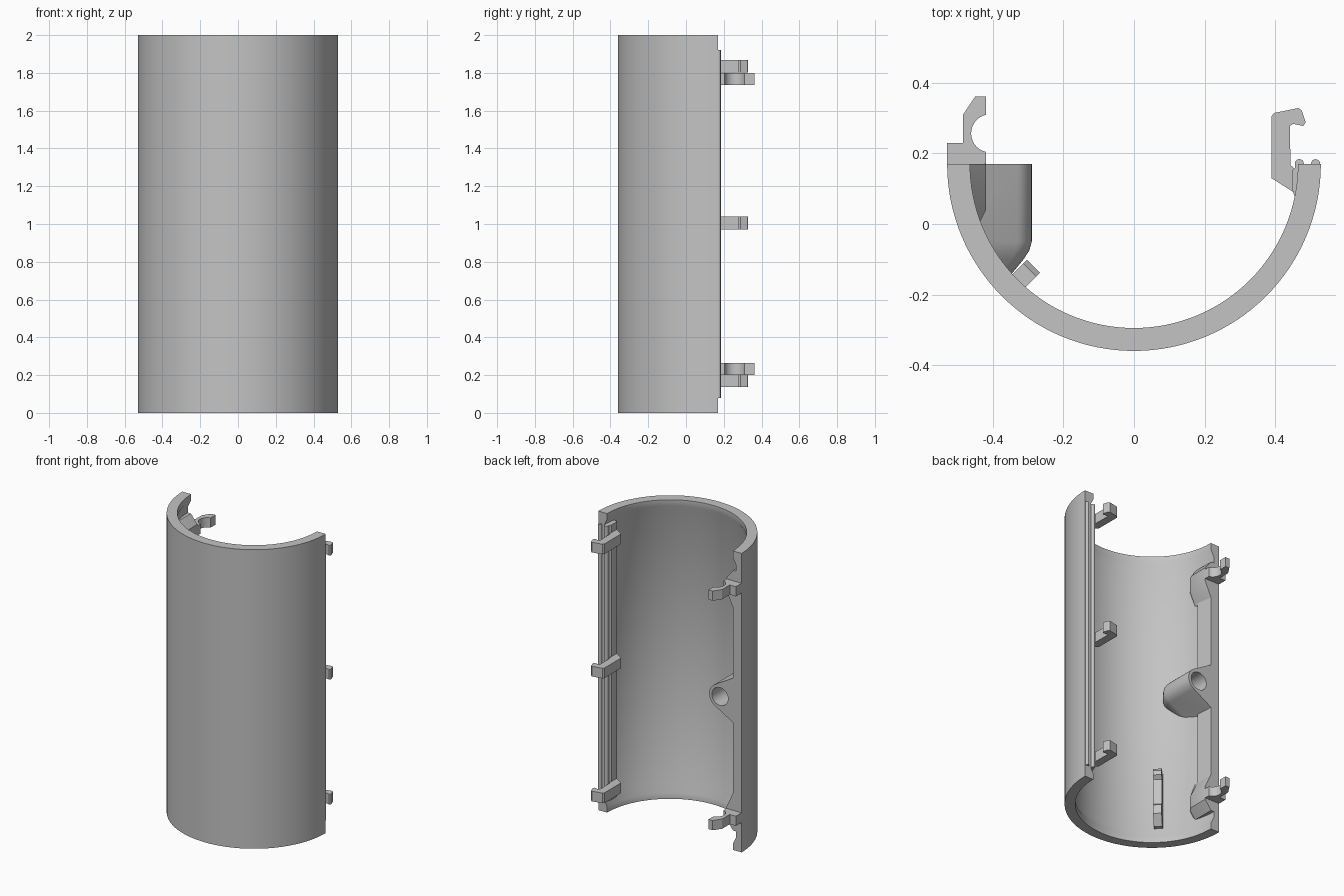
import bpy, bmesh, math
from mathutils import Vector

cube = bpy.data.objects.get("Cube")
if cube:
    bpy.data.objects.remove(cube, do_unlink=True)

AXIS_Y = 0.17      # y of the shell axis
OUTER = 0.53
LIP = 0.465        # inner radius at the end lips
WALL = 0.49        # inner radius of the thin wall

grey = bpy.data.materials.new("plain grey")
grey.use_nodes = True
grey.diffuse_color = (0.55, 0.55, 0.55, 1)
grey.node_tree.nodes["Principled BSDF"].inputs["Base Color"].default_value = (0.55, 0.55, 0.55, 1)


def finish(name, bm):
    """Turn a bmesh into a shaded, coloured object."""
    bmesh.ops.recalc_face_normals(bm, faces=bm.faces)
    mesh = bpy.data.meshes.new(name)
    bm.to_mesh(mesh)
    bm.free()
    mesh.materials.append(grey)
    obj = bpy.data.objects.new(name, mesh)
    bpy.context.collection.objects.link(obj)
    smooth(obj)
    return obj


def smooth(obj):
    bpy.ops.object.select_all(action='DESELECT')
    obj.select_set(True)
    bpy.context.view_layer.objects.active = obj
    bpy.ops.object.shade_smooth_by_angle(angle=math.radians(30))


def loft(name, rings):
    """Skin a list of equal rings and cap both ends."""
    bm = bmesh.new()
    loops = [[bm.verts.new(p) for p in ring] for ring in rings]
    n = len(loops[0])
    for a, b in zip(loops, loops[1:]):
        for i in range(n):
            j = (i + 1) % n
            bm.faces.new((a[i], a[j], b[j], b[i]))
    bm.faces.new(loops[0])
    bm.faces.new(loops[-1])
    return finish(name, bm)


def prism(name, outline, z0, z1):
    return loft(name, [[(x, y, z) for x, y in outline] for z in (z0, z1)])


def arc(cx, cy, r, a0, a1, steps):
    return [(cx + r * math.cos(math.radians(a0 + (a1 - a0) * i / steps)),
             cy + r * math.sin(math.radians(a0 + (a1 - a0) * i / steps)))
            for i in range(steps + 1)]


def carve(obj, cutter, operation):
    mod = obj.modifiers.new("carve", 'BOOLEAN')
    mod.operation = operation
    mod.solver = 'EXACT'
    mod.object = cutter
    bpy.context.view_layer.objects.active = obj
    bpy.ops.object.modifier_apply(modifier=mod.name)
    bpy.data.objects.remove(cutter, do_unlink=True)


# Half-round shell with thicker lips at both ends
section = [(OUTER, 0), (OUTER, 2), (LIP, 2), (LIP, 1.96), (WALL, 1.91),
           (WALL, 0.09), (LIP, 0.04), (LIP, 0)]
steps = 64
rings = []
for i in range(steps + 1):
    a = math.pi * (1 + i / steps)
    rings.append([(r * math.cos(a), AXIS_Y + r * math.sin(a), z) for r, z in section])
loft("half_shell", rings)

# Inner rail behind the clip edge
prism("clip_side_rail", [(-0.51, 0.17), (-0.467, 0.17), (-0.462, 0.05), (-0.5, 0.03)], 0.2, 1.8)

# Inner rail and sealing beads on the hook edge
prism("hook_side_rail", [(0.5, 0.17), (0.465, 0.17), (0.448, 0.15), (0.448, 0.1),
                         (0.455, 0.08), (0.49, 0.08)], 0.08, 1.92)
for side, x in (("inner", 0.469), ("outer", 0.515)):
    prism(side + "_bead", [(x - 0.013, 0.16)] + arc(x, 0.171, 0.013, 180, 0, 8)
          + [(x + 0.013, 0.16)], 0.08, 1.92)

# Three snap hooks
hook = [(0.47, 0.085), (0.45, 0.092), (0.39, 0.13), (0.39, 0.305), (0.397, 0.315),
        (0.467, 0.329), (0.476, 0.322), (0.487, 0.288), (0.48, 0.278), (0.452, 0.284),
        (0.442, 0.278), (0.444, 0.167), (0.457, 0.155), (0.475, 0.15)]
for label, z in (("lower", 0.17), ("middle", 1.005), ("upper", 1.835)):
    prism(label + "_snap_hook", hook, z - 0.034, z + 0.034)

# Two open-jaw clips with tapered supports, mirrored about mid-height
clip = ([(-0.53, 0.168), (-0.53, 0.23), (-0.485, 0.23), (-0.485, 0.31), (-0.45, 0.362),
         (-0.42, 0.362)] + arc(-0.408, 0.257, 0.054, 103, 257, 14) + [(-0.42, 0.168)])
foot = [(-0.5, 0.17), (-0.42, 0.17), (-0.42, 0.04), (-0.437, 0.005), (-0.47, 0.0)]
foot_end = [(-0.5, 0.17), (-0.467, 0.17), (-0.467, 0.04), (-0.468, 0.02), (-0.475, 0.01)]
for label, flip in (("upper", 1), ("lower", -1)):
    def height(z):
        return 1 + flip * (z - 1)
    prism(label + "_clip", clip, height(1.735), height(1.8))
    loft(label + "_clip_support",
         [[(x, y, height(z)) for x, y in ring] for ring, z in
          ((foot_end, 1.62), (foot, 1.72), (foot, 1.81), (foot_end, 1.87))])

# Screw boss: teardrop section, rounded toward its lower end
drop = [(-0.52, 0.82)] + arc(-0.37, 1.0, 0.08, -60, 60, 20) + [(-0.52, 1.18)]
rings = []
for y, s in ((0.17, 1), (-0.05, 1), (-0.075, 0.97), (-0.1, 0.9), (-0.145, 0.74), (-0.16, 0.66)):
    rings.append([(-0.52 + (x + 0.52) * s, y, 1 + (z - 1) * s) for x, z in drop])
boss = loft("screw_boss", rings)
carve(boss, prism("boss_trim", arc(0, AXIS_Y, 0.51, 0, 357, 119), 0.5, 1.5), 'INTERSECT')
bore = [[(x, y, z) for x, z in arc(-0.37, 1.0, 0.06, 0, 345, 23)] for y in (0.25, -0.04)]
carve(boss, loft("boss_bore", bore), 'DIFFERENCE')
smooth(boss)

# Small bracket on the inner wall: two raised ends and a sunken middle
out = Vector((0.707, 0.707, 0))
across = Vector((0.707, -0.707, 0))
base = Vector((-0.345, -0.18, 0))
profile = [(-0.02, 0.11), (0.03, 0.11), (0.085, 0.17), (0.085, 0.23), (0.06, 0.25),
           (0.06, 0.42), (0.085, 0.44), (0.085, 0.47), (0.07, 0.49), (-0.02, 0.49)]
loft("wall_bracket", [[base + out * d + across * w + Vector((0, 0, z)) for d, z in profile]
                      for w in (-0.026, 0.026)])
